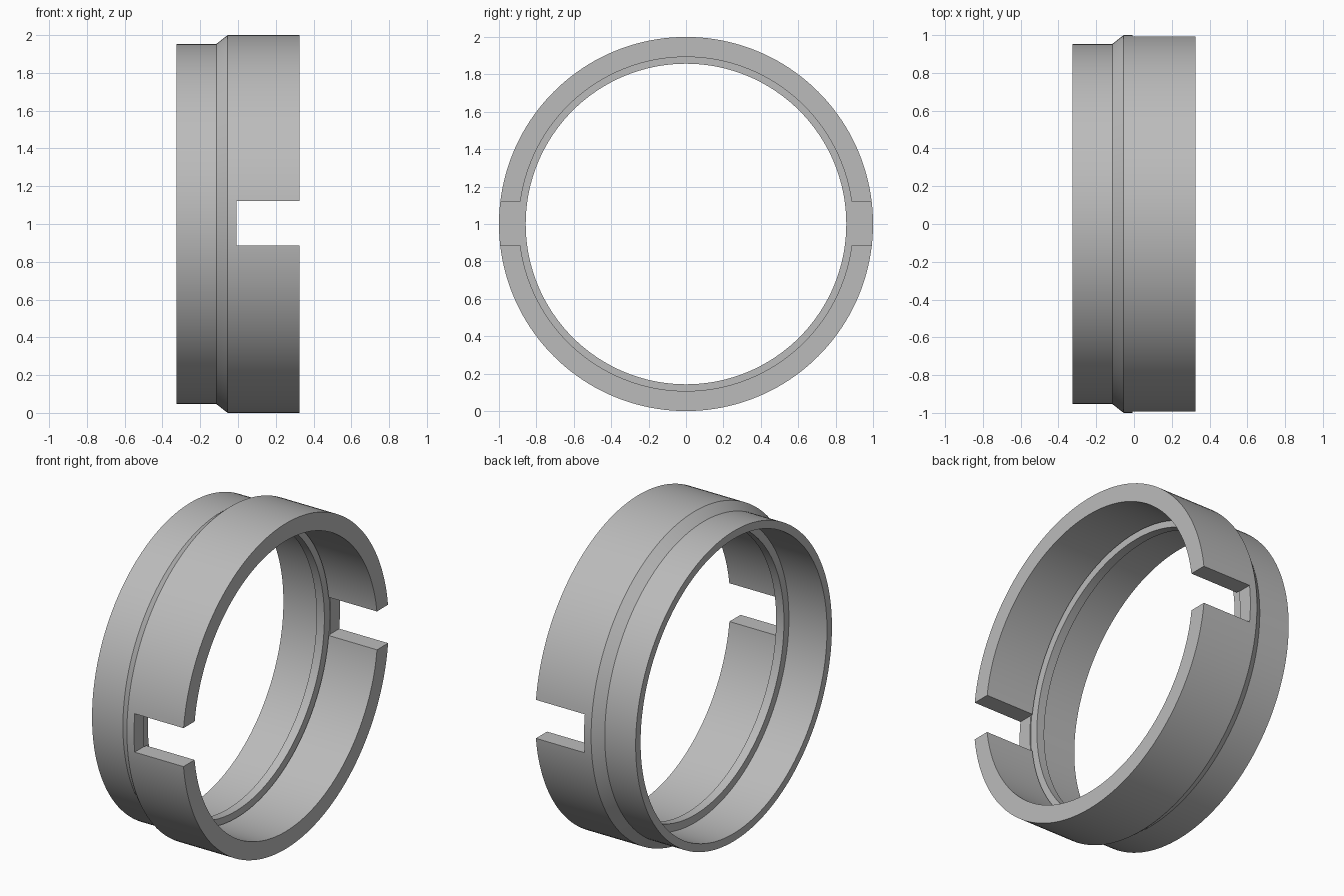
import bpy
import bmesh
import math
from mathutils import Matrix, Vector

if "Cube" in bpy.data.objects:
    bpy.data.objects.remove(bpy.data.objects["Cube"], do_unlink=True)

SEGMENTS = 160

# Single plain grey
grey = bpy.data.materials.new("plain_grey")
grey.use_nodes = True
colour = (0.5, 0.5, 0.5, 1)
grey.diffuse_color = colour
grey.node_tree.nodes["Principled BSDF"].inputs["Base Color"].default_value = colour


def add_object(name, bm):
    bmesh.ops.recalc_face_normals(bm, faces=bm.faces)
    mesh = bpy.data.meshes.new(name)
    bm.to_mesh(mesh)
    bm.free()
    mesh.materials.append(grey)
    obj = bpy.data.objects.new(name, mesh)
    bpy.context.collection.objects.link(obj)
    return obj


# Cross-section as (x, radius): stepped outside, bore with a retaining ridge
profile = [
    (0.325, 1.0), (-0.055, 1.0), (-0.115, 0.953), (-0.325, 0.953),
    (-0.325, 0.905), (-0.066, 0.905), (-0.066, 0.857), (-0.013, 0.857),
    (-0.013, 0.91), (-0.004, 0.91), (-0.004, 0.893), (0.325, 0.893),
]
bm = bmesh.new()
rings = []
for i in range(SEGMENTS):
    a = math.tau * i / SEGMENTS
    rings.append([bm.verts.new((x, r * math.cos(a), 1 + r * math.sin(a)))
                  for x, r in profile])
for i, ring in enumerate(rings):
    following = rings[(i + 1) % SEGMENTS]
    for j in range(len(profile)):
        k = (j + 1) % len(profile)
        bm.faces.new((ring[j], ring[k], following[k], following[j]))
collar = add_object("collar_ring", bm)

# One bar cuts the matching slots at front and back
slot_start, slot_end, slot_height = -0.007, 0.5, 0.236
bm = bmesh.new()
bmesh.ops.create_cube(bm, size=1)
bmesh.ops.transform(
    bm, verts=bm.verts,
    matrix=Matrix.LocRotScale(Vector(((slot_start + slot_end) / 2, 0, 1.003)), None,
                              Vector((slot_end - slot_start, 3, slot_height))))
cutter = add_object("slot_cutter", bm)
cutter.hide_render = True

bpy.ops.object.select_all(action="DESELECT")
collar.select_set(True)
bpy.context.view_layer.objects.active = collar
cut = collar.modifiers.new("slots", "BOOLEAN")
cut.operation = "DIFFERENCE"
cut.solver = "EXACT"
cut.object = cutter
bpy.ops.object.modifier_apply(modifier=cut.name)
bpy.data.objects.remove(cutter, do_unlink=True)

bpy.ops.object.shade_smooth_by_angle(angle=math.radians(25))
